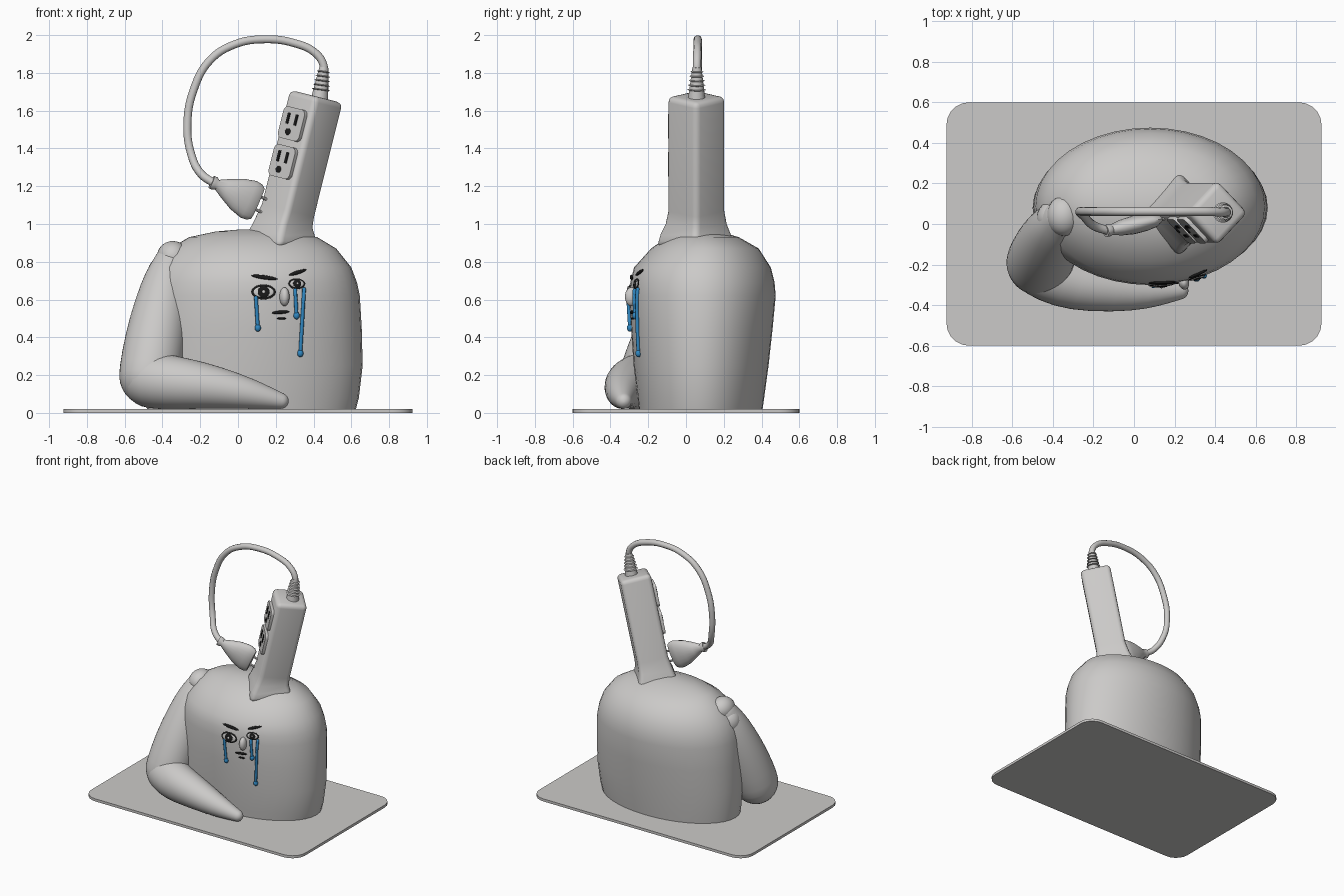
import bpy, bmesh, math
from mathutils import Vector, Matrix

cube = bpy.data.objects.get("Cube")
if cube:
    bpy.data.objects.remove(cube, do_unlink=True)


def material(name, rgb):
    m = bpy.data.materials.new(name)
    m.use_nodes = True
    m.diffuse_color = (*rgb, 1)
    m.node_tree.nodes["Principled BSDF"].inputs["Base Color"].default_value = (*rgb, 1)
    return m


GREY = material("clay grey", (0.6, 0.59, 0.58))
BLACK = material("ink black", (0.01, 0.01, 0.01))
BLUE = material("tear blue", (0.03, 0.25, 0.55))
parts = []


def finish(name, bm, mat):
    bmesh.ops.recalc_face_normals(bm, faces=bm.faces)
    mesh = bpy.data.meshes.new(name)
    bm.to_mesh(mesh)
    bm.free()
    mesh.materials.append(mat)
    ob = bpy.data.objects.new(name, mesh)
    bpy.context.collection.objects.link(ob)
    parts.append(ob)
    return ob


def loft(rings):
    """Skin a list of closed rings and cap both ends."""
    bm = bmesh.new()
    rows = [[bm.verts.new(p) for p in ring] for ring in rings]
    n = len(rows[0])
    for a, b in zip(rows, rows[1:]):
        for i in range(n):
            j = (i + 1) % n
            bm.faces.new((a[i], a[j], b[j], b[i]))
    bm.faces.new(rows[0])
    bm.faces.new(rows[-1])
    return bm


def bevel(bm, edges, width, segments=3):
    bmesh.ops.bevel(bm, geom=edges, offset=width, segments=segments,
                    profile=0.5, affect='EDGES')


def tube(name, path, radii, mat, sides=16, rounded=True):
    """Tapered tube; a radius may be one number or a (thickness, width) pair."""
    pts = [Vector(p) for p in path]
    radii = [r if isinstance(r, tuple) else (r, r) for r in radii]
    rings = []

    def ring(c, t, r, k=1.0):
        q = t.to_track_quat('Z', 'Y')
        angles = [2 * math.pi * i / sides for i in range(sides)]
        rings.append([c + q @ Vector((r[0] * k * math.cos(a), r[1] * k * math.sin(a), 0))
                      for a in angles])

    caps = [math.radians(d) for d in (85, 65, 45, 22)] if rounded else []
    first, last = (pts[1] - pts[0]).normalized(), (pts[-1] - pts[-2]).normalized()
    for a in caps:
        ring(pts[0] - first * min(radii[0]) * math.sin(a), first, radii[0], math.cos(a))
    for i, p in enumerate(pts):
        t = pts[min(i + 1, len(pts) - 1)] - pts[max(i - 1, 0)]
        ring(p, t.normalized(), radii[i])
    for a in reversed(caps):
        ring(pts[-1] + last * min(radii[-1]) * math.sin(a), last, radii[-1], math.cos(a))
    return finish(name, loft(rings), mat)


def box(name, size, matrix, mat, width=0.0):
    bm = bmesh.new()
    bmesh.ops.create_cube(bm, size=1, matrix=Matrix.Diagonal((*size, 1)))
    if width:
        bevel(bm, [e for e in bm.edges
                   if abs((e.verts[0].co - e.verts[1].co).z) > size[2] / 2], width, 5)
    bm.transform(matrix)
    return finish(name, bm, mat)


def ball(name, size, matrix, mat):
    bm = bmesh.new()
    bmesh.ops.create_uvsphere(bm, u_segments=24, v_segments=14, radius=1,
                              matrix=matrix @ Matrix.Diagonal((*size, 1)))
    return finish(name, bm, mat)


# Base board
box("base_board", (1.85, 1.2, 0.02), Matrix.Translation((0, 0, 0.01)), GREY, 0.11)

# Body: stacked ellipses (height, centre x, centre y, half width, half depth)
BODY = [(0.003, 0.07, 0.078, 0.55, 0.325), (0.08, 0.075, 0.079, 0.565, 0.335),
        (0.25, 0.08, 0.08, 0.58, 0.357), (0.45, 0.08, 0.084, 0.575, 0.375),
        (0.62, 0.08, 0.087, 0.565, 0.388), (0.69, 0.08, 0.087, 0.55, 0.382),
        (0.77, 0.08, 0.087, 0.52, 0.362), (0.87, 0.08, 0.1, 0.44, 0.285),
        (0.93, 0.08, 0.09, 0.34, 0.19), (0.96, 0.08, 0.08, 0.2, 0.1),
        (0.972, 0.08, 0.08, 0.06, 0.03)]
turns = [2 * math.pi * i / 40 for i in range(40)]
finish("body", loft([[(cx + a * math.cos(t), cy + b * math.sin(t), z) for t in turns]
                     for z, cx, cy, a, b in BODY]), GREY)


def front(x, z):
    """Point on the front of the body."""
    for lo, hi in zip(BODY, BODY[1:]):
        if lo[0] <= z <= hi[0]:
            f = (z - lo[0]) / (hi[0] - lo[0])
            _, cx, cy, a, b = [p + (q - p) * f for p, q in zip(lo, hi)]
            return Vector((x, cy - b * math.sqrt(1 - ((x - cx) / a) ** 2), z))


def on_face(x, z, lift=0.0, roll=0.0):
    """Frame on the body front with local z pointing outwards."""
    e = 0.02
    u = (front(x + e, z) - front(x - e, z)).normalized()
    v = (front(x, z + e) - front(x, z - e)).normalized()
    n = u.cross(v).normalized()
    rot = Matrix((u, n.cross(u), n)).transposed().to_4x4()
    return Matrix.Translation(front(x, z) + n * lift) @ rot @ Matrix.Rotation(math.radians(roll), 4, 'Z')


# Face
for side, x, z, s in (("right", 0.135, 0.64, 1.0), ("left", 0.31, 0.683, 0.72)):
    layers = (("outline", 0.066, 0.04, BLACK), ("white", 0.053, 0.029, GREY),
              ("iris", 0.031, 0.031, BLACK), ("pupil", 0.009, 0.009, GREY))
    for i, (label, w, h, mat) in enumerate(layers):
        ball(f"{side}_eye_{label}", (w * s, h * s, 0.0048),
             on_face(x, z, 0.003 + 0.004 * i), mat)
for name, x, z, w, h, roll in (("right_brow", 0.14, 0.717, 0.07, 0.011, -8),
                               ("left_brow", 0.315, 0.743, 0.052, 0.01, 17),
                               ("mouth", 0.225, 0.533, 0.048, 0.009, 4),
                               ("lower_lip", 0.23, 0.5, 0.024, 0.006, 0)):
    ball(name, (w, h, 0.0075), on_face(x, z, 0.003, roll), BLACK)
ball("nose", (0.026, 0.05, 0.035), on_face(0.245, 0.615, 0.005), GREY)

# Tears
for i, (x0, z0, x1, z1) in enumerate(((0.095, 0.61, 0.105, 0.45), (0.303, 0.65, 0.31, 0.515),
                                      (0.35, 0.655, 0.33, 0.315))):
    path = [front(x0 + (x1 - x0) * k / 6, z0 + (z1 - z0) * k / 6) + Vector((0, -0.006, 0))
            for k in range(7)]
    tube(f"tear_stream_{i}", path, [0.01] * 7, BLUE, 10)
    ball(f"tear_drop_{i}", (0.016, 0.016, 0.02), Matrix.Translation(path[-1]), BLUE)

# Arm folded in front
upper = tube("upper_arm", [(-0.355, 0.03, 0.79), (-0.375, 0, 0.72), (-0.4, -0.05, 0.58),
                           (-0.435, -0.12, 0.4), (-0.468, -0.19, 0.2)],
             [0.095, 0.12, 0.148, 0.165, 0.168], GREY, 20)
lower = tube("forearm", [(-0.46, -0.21, 0.175), (-0.35, -0.275, 0.16), (-0.2, -0.31, 0.148),
                         (0, -0.337, 0.115), (0.12, -0.337, 0.088), (0.225, -0.33, 0.064)],
             [0.155, 0.145, 0.128, 0.095, 0.07, 0.044], GREY, 20)
for ob in (upper, lower):
    ob.modifiers.new("Smooth", 'SUBSURF').levels = 1
ball("shoulder", (0.085, 0.1, 0.085), Matrix.Translation((-0.345, 0.04, 0.825)), GREY)
ball("shoulder_back", (0.095, 0.09, 0.1), Matrix.Translation((-0.385, 0.03, 0.735)), GREY)

# Power strip neck: tilted diamond sections, flared where it meets the body
TILT = Matrix.Rotation(math.radians(14), 4, 'Y')
TOP = Vector((0.415, 0.055, 1.675))
HX, HY = 0.155, 0.16


def diamond(c, hx, hy, rot):
    return [Vector(c) + rot @ Vector(p)
            for p in ((hx, 0, 0), (0, hy, 0), (-hx, 0, 0), (0, -hy, 0))]


axis = TILT.to_3x3() @ Vector((0, 0, 1))
flat = Matrix.Identity(3)
tilt3 = TILT.to_3x3()
bm = loft([diamond((0.22, 0.052, 0.88), 0.215, 0.22, flat),
           diamond((0.226, 0.052, 0.95), 0.19, 0.197, flat),
           diamond((0.24, 0.054, 1.0), 0.168, 0.175, Matrix.Rotation(0.12, 3, 'Y')),
           diamond(TOP - axis * 0.62, HX, HY, tilt3),
           diamond(TOP, HX, HY, tilt3)])
bmesh.ops.recalc_face_normals(bm, faces=bm.faces)
bevel(bm, [e for e in bm.edges if e.calc_face_angle(0) > 0.9], 0.03)
finish("power_strip", bm, GREY)

# Outlets on the front right side of the strip
normal = Vector((-HY, -HX, 0)).normalized()
side_dir = Vector((-normal.y, normal.x, 0))
face_rot = Matrix((side_dir, Vector((0, 0, 1)), normal)).transposed().to_4x4()
depth = HX * HY / math.hypot(HX, HY)
for i, drop in enumerate((0.172, 0.378)):
    frame = (Matrix.Translation(TOP) @ TILT
             @ Matrix.Translation(normal * depth - Vector((0, 0, drop))) @ face_rot)
    box(f"outlet_plate_{i}", (0.165, 0.172, 0.04), frame, GREY, 0.03)
    for k, u in enumerate((-0.032, 0.03)):
        box(f"outlet_slot_{i}_{k}", (0.017, 0.06, 0.008),
            frame @ Matrix.Translation((u, 0.025, 0.021)), BLACK)
    ball(f"outlet_hole_{i}", (0.02, 0.018, 0.005),
         frame @ Matrix.Translation((-0.01, -0.045, 0.021)), BLACK)

# Ribbed collar where the cord leaves the strip
low, high = Vector((0.432, 0.056, 1.66)), Vector((0.455, 0.058, 1.83))
tube("cord_collar", [low, high], [0.046, 0.024], GREY, 20, False)
for i in range(5):
    f = 0.3 + 0.14 * i
    tube(f"collar_rib_{i}", [low.lerp(high, f - 0.03), low.lerp(high, f), low.lerp(high, f + 0.03)],
         [0.04 - 0.018 * f, 0.058 - 0.026 * f, 0.04 - 0.018 * f], GREY, 20, False)

# Looping cord
points = [(0.452, 0.058, 1.79), (0.453, 0.058, 1.84), (0.41, 0.06, 1.905), (0.3, 0.062, 1.957),
          (0.14, 0.062, 1.978), (-0.02, 0.062, 1.95), (-0.15, 0.062, 1.865),
          (-0.235, 0.062, 1.71), (-0.268, 0.06, 1.53), (-0.248, 0.04, 1.37),
          (-0.195, -0.01, 1.265), (-0.12, -0.035, 1.212)]
curve = bpy.data.curves.new("cord", 'CURVE')
curve.dimensions = '3D'
curve.bevel_depth = 0.022
curve.bevel_resolution = 3
curve.resolution_u = 6
spline = curve.splines.new('BEZIER')
spline.bezier_points.add(len(points) - 1)
for bp, p in zip(spline.bezier_points, points):
    bp.co = p
    bp.handle_left_type = bp.handle_right_type = 'AUTO'
curve.materials.append(GREY)
bpy.context.collection.objects.link(bpy.data.objects.new("cord", curve))

# Plug and prongs
start, end = Vector((-0.14, -0.035, 1.222)), Vector((0.105, 0.018, 1.108))
stops = [(0.0, 0.03, 0.036), (0.07, 0.03, 0.036), (0.12, 0.026, 0.028), (0.3, 0.038, 0.055),
         (0.55, 0.045, 0.088), (0.8, 0.042, 0.106), (0.93, 0.036, 0.102), (1.0, 0.024, 0.088)]
tube("plug", [start.lerp(end, s[0]) for s in stops], [s[1:] for s in stops], GREY, 20, False)
for i, (x, z) in enumerate(((0.115, 1.145), (0.075, 1.083))):
    tube(f"plug_prong_{i}", [(x - 0.03, 0.015, z + 0.013), (x + 0.055, 0.03, z - 0.022)],
         [0.008, 0.008], GREY, 8, False)

# Smooth shading with sharp edges kept
bpy.ops.object.select_all(action='DESELECT')
for ob in parts:
    ob.select_set(True)
bpy.context.view_layer.objects.active = parts[0]
bpy.ops.object.shade_smooth_by_angle(angle=math.radians(40))
